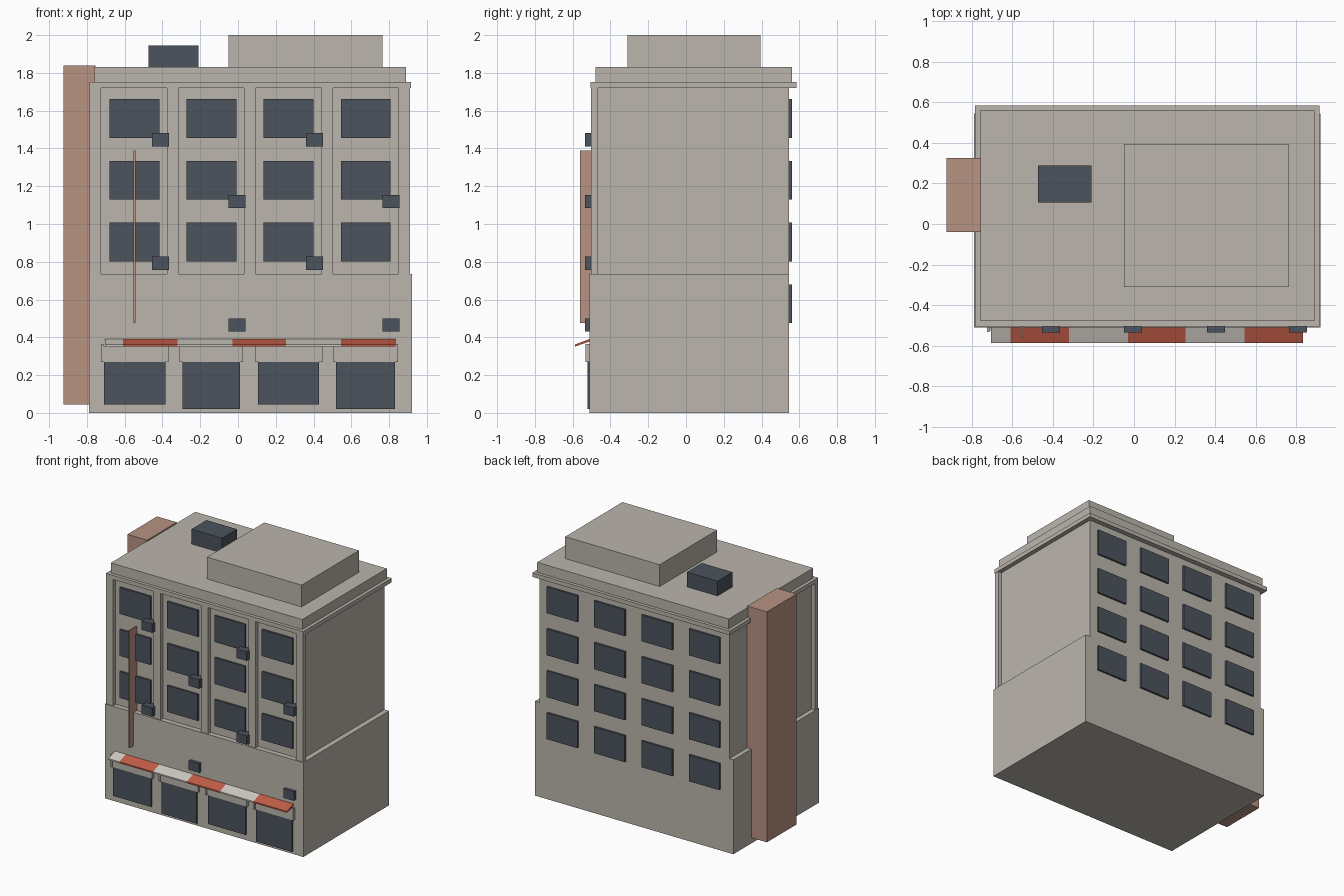
import bpy, bmesh

cube = bpy.data.objects.get("Cube")
if cube:
    bpy.data.objects.remove(cube, do_unlink=True)


def material(name, srgb):
    col = [((c / 255 + 0.055) / 1.055) ** 2.4 for c in srgb] + [1.0]
    m = bpy.data.materials.new(name)
    m.use_nodes = True
    m.diffuse_color = col
    m.node_tree.nodes["Principled BSDF"].inputs["Base Color"].default_value = col
    return m


WALL = material("warm grey wall", (187, 181, 172))
GLASS = material("dark slate", (76, 83, 92))
CLAY = material("clay pink", (184, 147, 131))
RED = material("awning red", (192, 92, 72))
PALE = material("awning pale", (204, 200, 192))


def prism(name, profile, x0, x1, mat):
    """Extrude a y-z profile along x."""
    bm = bmesh.new()
    face = bm.faces.new([bm.verts.new((x0, y, z)) for y, z in profile])
    out = bmesh.ops.extrude_face_region(bm, geom=[face])
    moved = [g for g in out["geom"] if isinstance(g, bmesh.types.BMVert)]
    bmesh.ops.translate(bm, verts=moved, vec=(x1 - x0, 0, 0))
    bmesh.ops.recalc_face_normals(bm, faces=bm.faces)
    me = bpy.data.meshes.new(name)
    bm.to_mesh(me)
    bm.free()
    me.materials.append(mat)
    ob = bpy.data.objects.new(name, me)
    bpy.context.collection.objects.link(ob)
    return ob


def box(name, x, y, z, mat=WALL):
    profile = [(y[0], z[0]), (y[1], z[0]), (y[1], z[1]), (y[0], z[1])]
    return prism(name, profile, x[0], x[1], mat)


# Main masses
box("ground_storey", (-0.79, 0.92), (-0.51, 0.545), (0, 0.735))
box("upper_storeys", (-0.755, 0.88), (-0.47, 0.545), (0.735, 1.72))
box("cornice", (-0.785, 0.915), (-0.505, 0.585), (1.72, 1.752))
box("parapet", (-0.76, 0.89), (-0.48, 0.56), (1.752, 1.83))
box("penthouse", (-0.05, 0.765), (-0.31, 0.395), (1.83, 2.0))
box("roof_unit", (-0.475, -0.21), (0.105, 0.29), (1.83, 1.945), GLASS)
box("side_shaft", (-0.925, -0.755), (-0.04, 0.325), (0.045, 1.84), CLAY)

# Front pilasters between the bays
for i in range(5):
    x = -0.785 + i * 0.409
    box(f"pilaster_{i}", (x, x + 0.06), (-0.503, -0.465), (0.735, 1.72))

# Windows: three rows at the front, four at the back
for col in range(4):
    x = -0.68 + col * 0.408
    for row in range(4):
        z = 0.475 + row * 0.327
        span, height = (x, x + 0.264), (z, z + 0.205)
        box(f"back_window_{col}_{row}", span, (0.54, 0.56), height, GLASS)
        if row:
            box(f"front_window_{col}_{row}", span, (-0.485, -0.465), height, GLASS)

# Air conditioners, staggered floor by floor
for row in range(4):
    z = 0.43 + row * 0.327
    for x in ((-0.05, 0.765) if row % 2 == 0 else (-0.455, 0.36)):
        box(f"air_conditioner_{row}", (x, x + 0.09), (-0.535, -0.465), (z, z + 0.07), GLASS)

# Shop fronts with shutter housings and their end caps
for i, (x0, x1, sill) in enumerate([(-0.71, -0.385, 0.045), (-0.295, 0.01, 0.02),
                                    (0.105, 0.43, 0.045), (0.52, 0.83, 0.02)]):
    box(f"shop_window_{i}", (x0, x1), (-0.522, -0.505), (sill, 0.31), GLASS)
    a, b = x0 - 0.015, x1 + 0.017
    box(f"shutter_housing_{i}", (a + 0.01, b - 0.01), (-0.526, -0.505), (0.27, 0.355))
    for x in (a, b - 0.012):
        box(f"housing_cap_{i}", (x, x + 0.012), (-0.533, -0.505), (0.27, 0.365))

# Striped sloping awning
edges = [-0.705, -0.61, -0.32, -0.03, 0.255, 0.545, 0.835]
slope = [(-0.505, 0.38), (-0.505, 0.393), (-0.588, 0.362), (-0.588, 0.351)]
for i, (x0, x1) in enumerate(zip(edges, edges[1:])):
    prism(f"awning_stripe_{i}", slope, x0, x1, RED if i % 2 else PALE)

# Projecting blade panel
box("blade_panel", (-0.552, -0.542), (-0.56, -0.465), (0.475, 1.39), CLAY)
